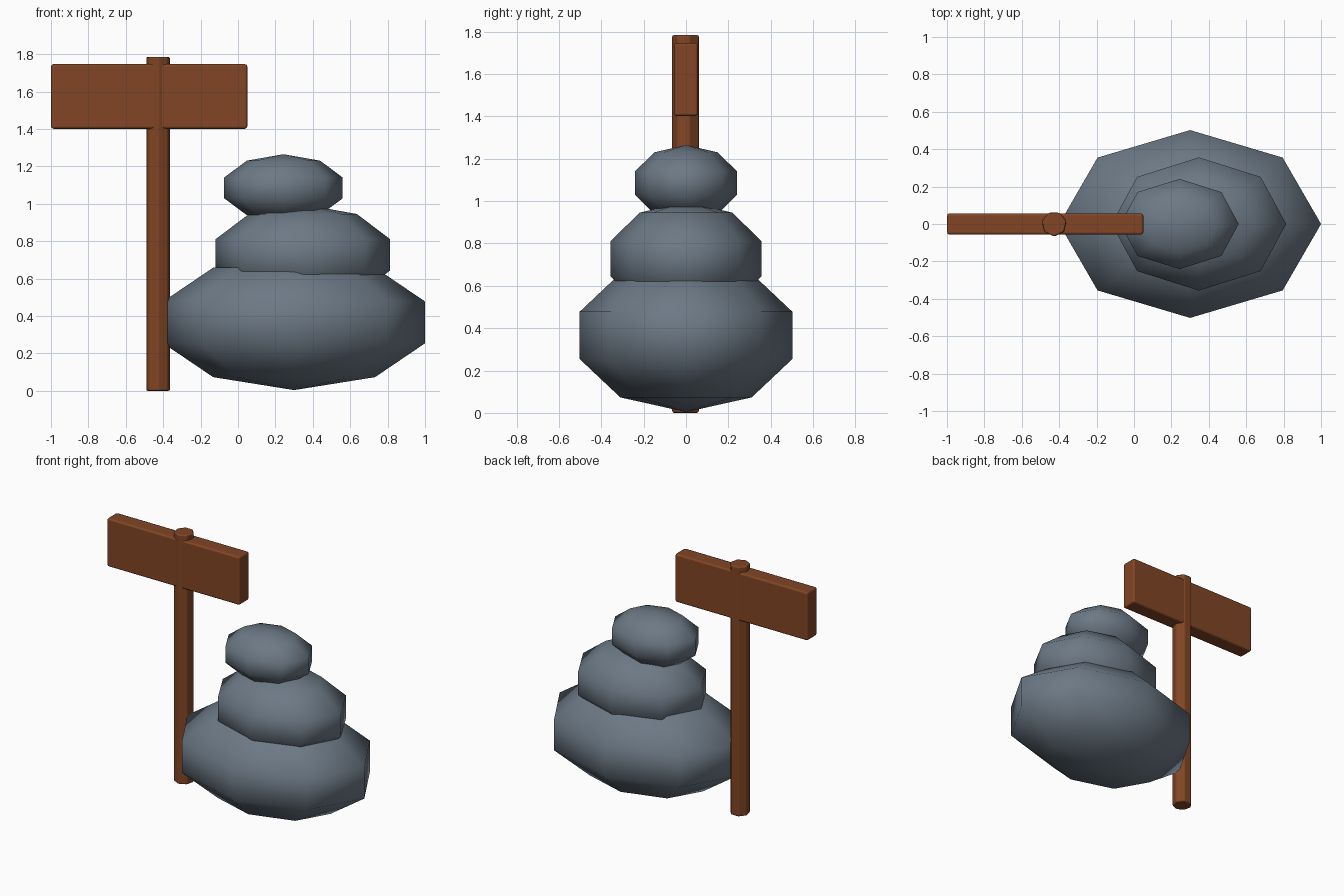
import bpy, math

if "Cube" in bpy.data.objects:
    bpy.data.objects.remove(bpy.data.objects["Cube"])


def material(name, color):
    m = bpy.data.materials.new(name)
    m.diffuse_color = (*color, 1)
    m.use_nodes = True
    m.node_tree.nodes["Principled BSDF"].inputs["Base Color"].default_value = m.diffuse_color
    return m


WOOD = material("wood", (0.22, 0.06, 0.018))
STONE = material("stone", (0.15, 0.19, 0.235))


def finish(name, mat):
    ob = bpy.context.object
    ob.name = name
    ob.data.materials.append(mat)
    bpy.ops.object.transform_apply(location=False, rotation=True, scale=True)
    return ob


def bevel(ob, width):
    b = ob.modifiers.new("soft_edges", 'BEVEL')
    b.width = width
    b.segments = 2
    b.harden_normals = True
    bpy.ops.object.shade_smooth()


# Stacked stones: 8-sided, 5-ring squashed spheres.
# The outermost ring sits at 72 degrees from the pole, so widen to match.
def stone(name, x, z, half_x, half_y, half_z):
    bpy.ops.mesh.primitive_uv_sphere_add(segments=8, ring_count=5, radius=1,
                                         location=(x, 0, z))
    k = math.sin(math.radians(72))
    bpy.context.object.scale = (half_x / k, half_y / k, half_z)
    finish(name, STONE)
    bpy.ops.object.shade_smooth()


stone("bottom_stone", 0.30, 0.366, 0.70, 0.502, 0.362)
stone("middle_stone", 0.347, 0.727, 0.467, 0.356, 0.27)
stone("top_stone", 0.243, 1.085, 0.317, 0.241, 0.18)

# Seven-sided post with one corner facing the front
POST_X, POST_H = -0.427, 1.785
bpy.ops.mesh.primitive_cylinder_add(vertices=7, radius=0.067, depth=POST_H,
                                    location=(POST_X, 0, POST_H / 2),
                                    rotation=(0, 0, math.pi))
bevel(finish("post", WOOD), 0.009)

# Sign board running through the post
bpy.ops.mesh.primitive_cube_add(size=1, location=(-0.475, 0, 1.574))
bpy.context.object.scale = (1.05, 0.114, 0.346)
bevel(finish("sign_board", WOOD), 0.014)
